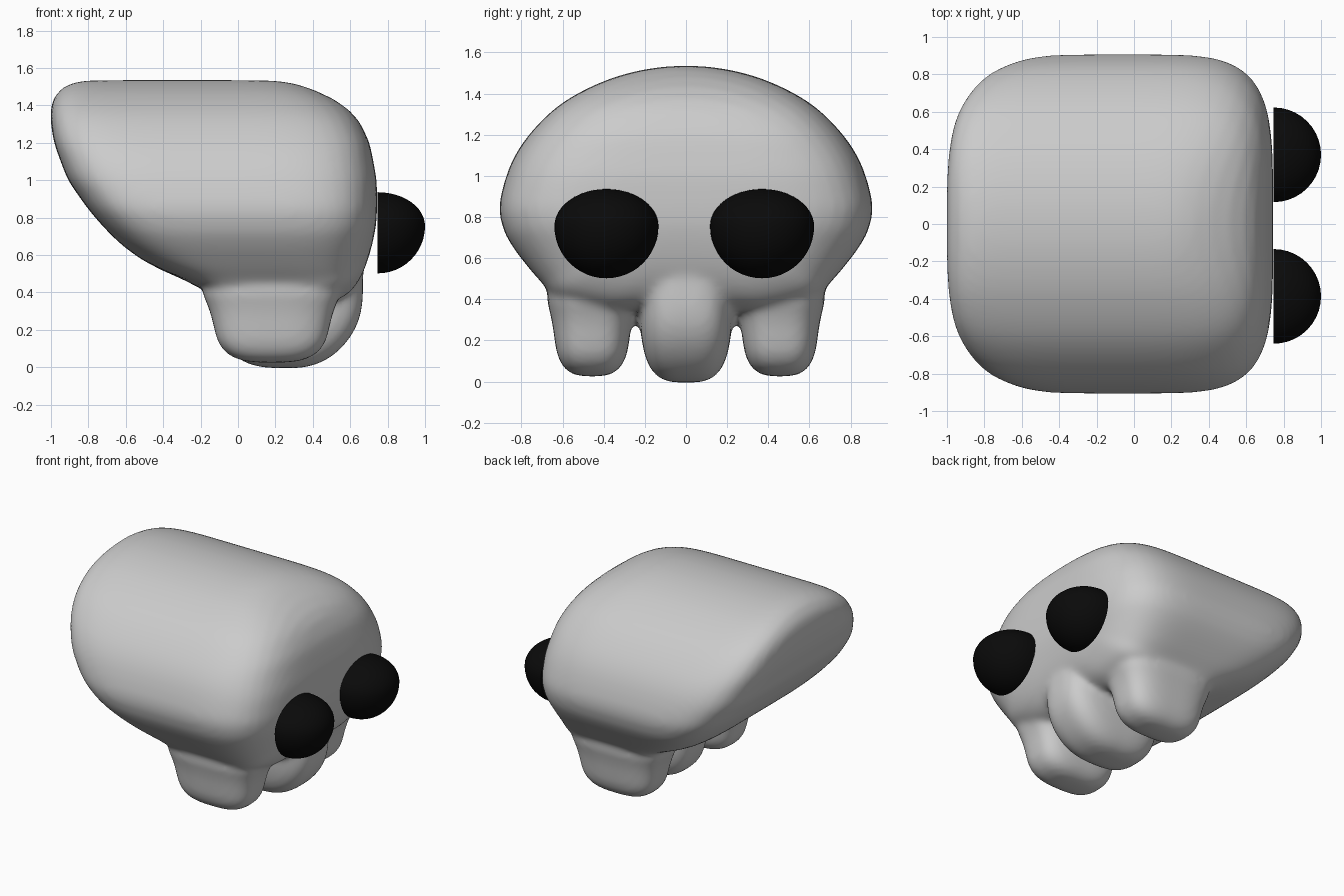
import bpy, bmesh, math
from mathutils import Matrix, Vector

if "Cube" in bpy.data.objects:
    bpy.data.objects.remove(bpy.data.objects["Cube"])

# Side silhouette of the cranium: (z, back x, front x)
PROFILE = [(.33, -.14, .67), (.42, -.20, .685), (.48, -.32, .695), (.55, -.48, .705),
           (.65, -.62, .72), (.75, -.72, .738), (.85, -.805, .744), (1.0, -.91, .742),
           (1.2, -.985, .705), (1.34, -1.006, .64), (1.43, -1.003, .55), (1.48, -.985, .47), (1.53, -.96, .40)]
# Right half of the cranium outline seen from the face: (y, z)
OUTLINE = [(0, 1.535), (.2, 1.517), (.4, 1.46), (.6, 1.355), (.75, 1.215), (.85, 1.06), (.905, .87),
           (.89, .75), (.845, .66), (.77, .56), (.70, .48), (.62, .40), (.4, .34), (.2, .34), (0, .34)]
ZC = .88


def lerp_profile(z, col):
    z = min(max(z, PROFILE[0][0]), PROFILE[-1][0])
    for a, b in zip(PROFILE, PROFILE[1:]):
        if z <= b[0]:
            t = (z - a[0]) / (b[0] - a[0])
            return a[col] + (b[col] - a[col]) * t
    return PROFILE[-1][col]


def profile(z, col):
    return sum(lerp_profile(z + d, col) for d in (-.03, 0, .03)) / 3


def closed_outline(steps=5):
    pts = [Vector(p) for p in OUTLINE]
    pts += [Vector((-p[0], p[1])) for p in OUTLINE[-2:0:-1]]
    n, out = len(pts), []
    for i in range(n):
        a, b, c, d = (pts[(i + k) % n] for k in (-1, 0, 1, 2))
        for k in range(steps):
            t = k / steps
            out.append(b + (c - a) * t / 2 + (a * 2 - b * 5 + c * 4 - d) * t * t / 2
                       + (b * 3 - a - c * 3 + d) * t ** 3 / 2)
    return out


def squircle(c, s, n):
    r = (abs(c) ** n + abs(s) ** n) ** (1 / n)
    return c / r, s / r


def roundness(phi, y, z):
    """Squareness of the rim: crisper at the back and on top, softer at the lower front."""
    up = math.sin(math.atan2(z - ZC, y))
    if phi < 0:
        return 5.5 + (6 if up > 0 else 3) * up * up
    return 4.4 + (3.6 * up * up if up > 0 else -.4 * up * up)


def add_cranium(bm, rows=48):
    ring, loops = closed_outline(), []

    def place(u, y, z):
        b, f = profile(z, 1), profile(z, 2)
        return bm.verts.new(((b + f) / 2 + (f - b) / 2 * u, y, z))

    first = place(-1, 0, ZC)
    for i in range(1, rows):
        phi = -math.pi / 2 + math.pi * i / rows
        loop = []
        for y, z in ring:
            s, u = squircle(math.cos(phi), math.sin(phi), roundness(phi, y, z))
            loop.append(place(u, y * s, ZC + (z - ZC) * s))
        loops.append(loop)
    last = place(1, 0, ZC)
    m = len(ring)
    for j in range(m):
        k = (j + 1) % m
        bm.faces.new((first, loops[0][k], loops[0][j]))
        bm.faces.new((last, loops[-1][j], loops[-1][k]))
        for a, b in zip(loops, loops[1:]):
            bm.faces.new((a[j], a[k], b[k], b[j]))


def add_tooth(bm, centre, half, power, lift=0, flare=0):
    verts = bmesh.ops.create_icosphere(bm, subdivisions=5, radius=1)['verts']
    for v in verts:
        r = sum(abs(c) ** power for c in v.co) ** (1 / power)
        p = Vector([half[i] * v.co[i] / r for i in range(3)])
        grow = 1 + flare * min(max(0, p.z + centre[2] - .17), .22) ** 2
        v.co = Vector((p.x * grow, p.y * grow, p.z)) + Vector(centre)
        v.co.z += lift * max(0, v.co.x - .28) ** 2 * (p.z < 0) * abs(p.z / half[2])


def make_object(name, bm):
    bmesh.ops.recalc_face_normals(bm, faces=bm.faces[:])
    mesh = bpy.data.meshes.new(name)
    bm.to_mesh(mesh)
    bm.free()
    ob = bpy.data.objects.new(name, mesh)
    bpy.context.collection.objects.link(ob)
    for p in mesh.polygons:
        p.use_smooth = True
    return ob


# Skull: cranium and three teeth blended into one smooth surface
bm = bmesh.new()
add_cranium(bm)
add_tooth(bm, (.28, 0, .455), (.388, .225, .46), 3.3, lift=.9)
for side in (-1, 1):
    add_tooth(bm, (.18, side * .457, .315), (.31, .184, .29), 3.1, flare=4)
skull = make_object("skull", bm)
remesh = skull.modifiers.new("blend", 'REMESH')
remesh.mode = 'VOXEL'
remesh.voxel_size = .018
remesh.use_smooth_shade = True
smooth = skull.modifiers.new("soften", 'SMOOTH')
smooth.factor = .5
smooth.iterations = 14

# Eyes: black half balls with a flattened upper half
black = bpy.data.materials.new("black")
black.diffuse_color = (.003, .003, .003, 1)
black.use_nodes = True
black.node_tree.nodes["Principled BSDF"].inputs["Base Color"].default_value = black.diffuse_color
for name, y in (("left_eye", -.387), ("right_eye", .37)):
    bm = bmesh.new()
    bmesh.ops.create_uvsphere(bm, u_segments=40, v_segments=24, radius=.253)
    bmesh.ops.bisect_plane(bm, geom=bm.verts[:] + bm.edges[:] + bm.faces[:], dist=1e-5,
                           plane_co=(0, 0, 0), plane_no=(1, 0, 0), clear_inner=True)
    bmesh.ops.holes_fill(bm, edges=[e for e in bm.edges if e.is_boundary], sides=0)
    for v in bm.verts:
        if v.co.z > 0:
            v.co.z *= .715
    bmesh.ops.transform(bm, matrix=Matrix.Translation((.747, y, .755)), verts=bm.verts[:])
    eye = make_object(name, bm)
    eye.data.materials.append(black)
    bpy.ops.object.select_all(action='DESELECT')
    eye.select_set(True)
    bpy.context.view_layer.objects.active = eye
    bpy.ops.object.shade_smooth_by_angle(angle=math.radians(40))
